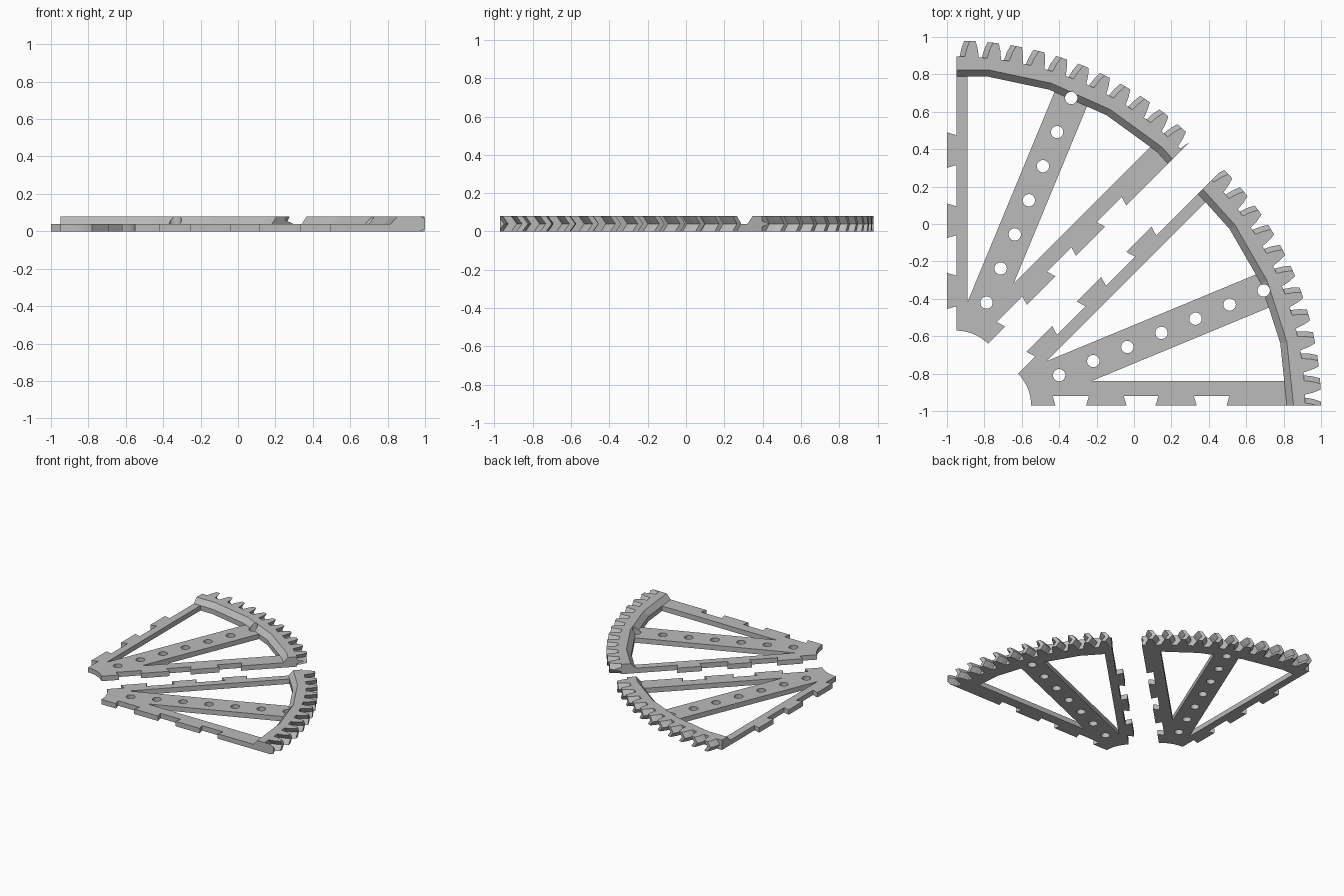
import bpy, bmesh, math
from mathutils import Vector

if "Cube" in bpy.data.objects:
    bpy.data.objects.remove(bpy.data.objects["Cube"])

GREY = bpy.data.materials.new("mid grey")
GREY.diffuse_color = (0.5, 0.5, 0.5, 1)
GREY.use_nodes = True
GREY.node_tree.nodes["Principled BSDF"].inputs["Base Color"].default_value = GREY.diffuse_color

PLATE_H, RIM_H = 0.04, 0.08
HUB_R, ROOT_R, MID_R, TIP_R = 0.24, 1.705, 1.75, 1.79
SPOKE_HALF, NOTCH_BAR, TAB_BAR = 0.095, 0.13, 0.06
SLOTS = [(0.37, 0.534), (0.75, 0.905), (1.125, 1.285)]   # dovetail joints along the edges


def polar(r, deg):
    a = math.radians(deg)
    return Vector((r * math.cos(a), r * math.sin(a)))


def turn(points, deg):
    a = math.radians(deg)
    c, s = math.cos(a), math.sin(a)
    return [Vector((x * c - y * s, x * s + y * c)) for x, y in points]


def new_object(name, bm):
    bmesh.ops.recalc_face_normals(bm, faces=bm.faces[:])
    me = bpy.data.meshes.new(name)
    bm.to_mesh(me)
    bm.free()
    me.materials.append(GREY)
    ob = bpy.data.objects.new(name, me)
    bpy.context.collection.objects.link(ob)
    return ob


def loft(name, layers):
    """Solid through matching closed outlines, each given as (z, points)."""
    bm = bmesh.new()
    rings = [[bm.verts.new((p[0], p[1], z)) for p in pts] for z, pts in layers]
    bm.faces.new(rings[0])
    bm.faces.new(rings[-1])
    n = len(rings[0])
    for a, b in zip(rings, rings[1:]):
        for i in range(n):
            j = (i + 1) % n
            bm.faces.new((a[i], a[j], b[j], b[i]))
    return new_object(name, bm)


def boolean(ob, other, operation):
    m = ob.modifiers.new(operation, 'BOOLEAN')
    m.operation, m.solver, m.object = operation, 'EXACT', other
    bpy.context.view_layer.objects.active = ob
    bpy.ops.object.modifier_apply(modifier=m.name)
    bpy.data.objects.remove(other, do_unlink=True)


def dovetail_edge(side):
    """Edge along +x with slots cut inward (+) or tabs in the same direction."""
    pts = []
    for a, b in SLOTS:
        pts += [(a, 0), (a - 0.015, 0.05 * side), (b + 0.015, 0.05 * side), (b, 0)]
    return pts


def make_plate(start):
    # outline: slotted edge, outer arc, tabbed edge, hub arc
    pts = [Vector(p) for p in dovetail_edge(1)]
    pts += [polar(1.68, 45 * i / 12) for i in range(13)]
    pts += list(reversed(turn(dovetail_edge(1), 45)))
    pts += [polar(HUB_R, 45 - 45 * i / 8) for i in range(9)]
    pts = turn(pts, start)
    plate = loft("spoke_plate", [(0, pts), (PLATE_H, pts)])

    # two triangular windows between the spoke and the edge bars
    for sign, bar in ((-1, NOTCH_BAR), (1, TAB_BAR)):
        c, s = math.cos(math.pi / 8), math.sin(math.pi / 8)
        apex = ((bar + SPOKE_HALF * c) / s, sign * SPOKE_HALF)
        on_spoke = (math.sqrt(1.66 ** 2 - SPOKE_HALF ** 2), sign * SPOKE_HALF)
        along = math.sqrt(1.66 ** 2 - bar ** 2)
        on_bar = turn([(along, -sign * bar)], sign * 22.5)[0]
        tri = turn([apex, on_spoke, on_bar], start + 22.5)
        boolean(plate, loft("window_cutter", [(-0.1, tri), (0.2, tri)]), 'DIFFERENCE')
    return plate


def make_rim(start):
    # herringbone teeth outside, twelve-degree facets inside
    def outline(shift, inner_r):
        pts = []
        for k in range(-3, 15):
            c = start - (start % 4) + 4 * k + 3.2 + shift
            pts += [polar(ROOT_R, c - 1.25), polar(MID_R, c - 0.95), polar(TIP_R, c - 0.5),
                    polar(TIP_R, c + 0.5), polar(MID_R, c + 0.95), polar(ROOT_R, c + 1.25)]
        first = math.floor(start / 12) * 12
        pts += [polar(inner_r, first + 12 * i) for i in range(5, -1, -1)]
        return pts

    rim = loft("toothed_rim", [(0, outline(0, 1.607)), (PLATE_H, outline(0.95, 1.607)),
                               (RIM_H, outline(0, 1.643))])
    # trim both ends to the sector
    bm = bmesh.new()
    bm.from_mesh(rim.data)
    for deg, sign in ((start, -1), (start + 45, 1)):
        d = polar(1, deg)
        cut = bmesh.ops.bisect_plane(
            bm, geom=bm.verts[:] + bm.edges[:] + bm.faces[:], dist=1e-6, plane_co=(0, 0, 0),
            plane_no=(-d.y * sign, d.x * sign, 0), clear_outer=True)
        edges = [e for e in cut['geom_cut'] if isinstance(e, bmesh.types.BMEdge)]
        bmesh.ops.holes_fill(bm, edges=edges, sides=0)
    bmesh.ops.recalc_face_normals(bm, faces=bm.faces[:])
    bm.to_mesh(rim.data)
    bm.free()
    return rim


def make_sector(name, start, centre):
    sector = make_plate(start)
    boolean(sector, make_rim(start), 'UNION')
    # row of pin holes along the middle spoke
    for k in range(7):
        c = polar(0.422 + 0.1973 * k, start + 22.5)
        ring = [c + polar(0.033, 360 * i / 24) for i in range(24)]
        boolean(sector, loft("hole_cutter", [(-0.1, ring), (0.2, ring)]), 'DIFFERENCE')
    sector.name = name
    sector.location = (centre[0], centre[1], 0)


make_sector("upper_gear_sector", 45, (-0.95, -0.81))
make_sector("lower_gear_sector", 0, (-0.79, -0.97))
